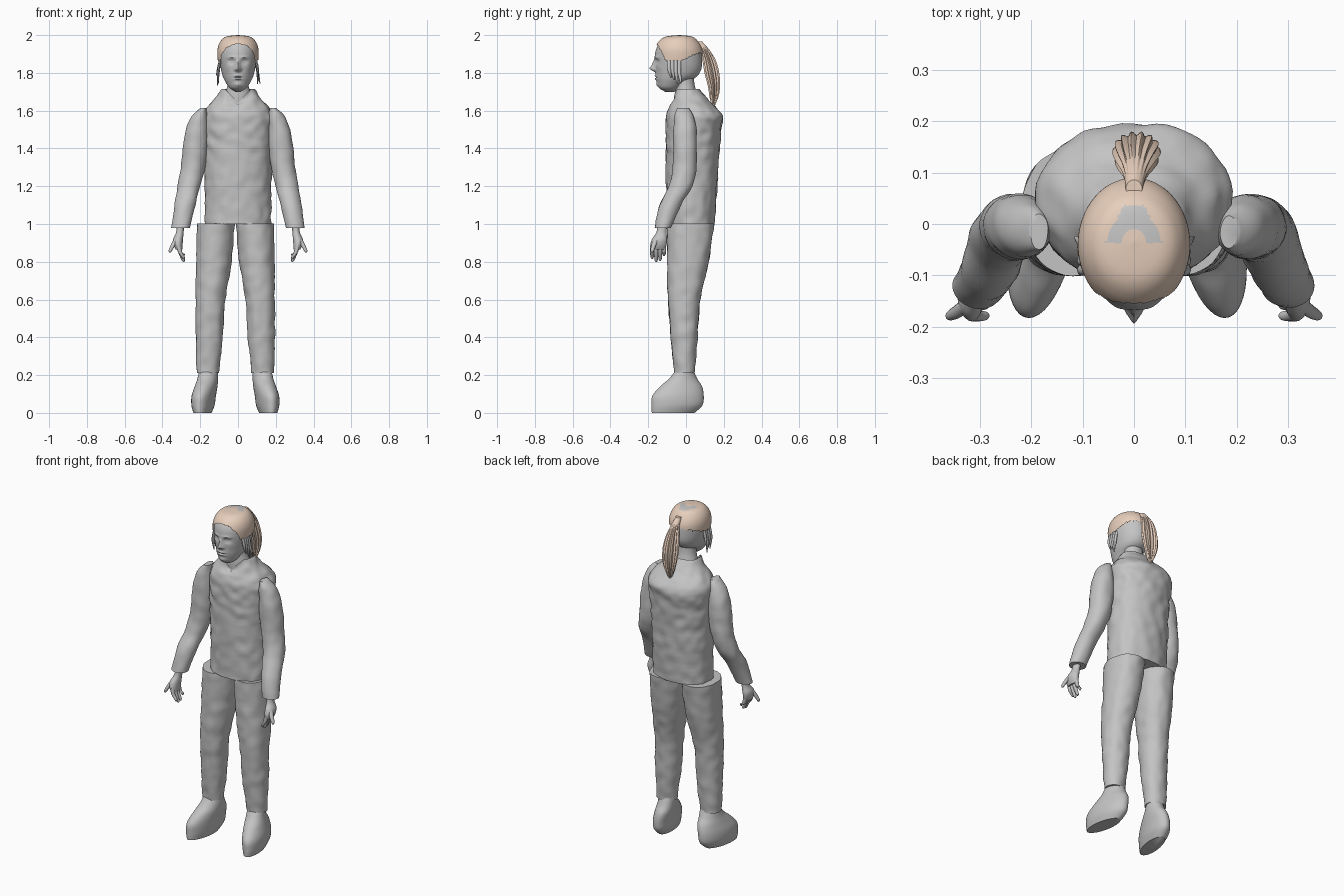
import bpy, bmesh, math, random
from mathutils import Vector, noise

random.seed(4)
if "Cube" in bpy.data.objects:
    bpy.data.objects.remove(bpy.data.objects["Cube"])


def material(name, rgb):
    m = bpy.data.materials.new(name)
    m.use_nodes = True
    m.diffuse_color = (*rgb, 1)
    m.node_tree.nodes["Principled BSDF"].inputs["Base Color"].default_value = (*rgb, 1)
    return m


GREY = material("plain grey", (0.55, 0.55, 0.55))
PEACH = material("peach hair", (0.80, 0.62, 0.50))


def spline(rings, steps):
    """Smooth rows through the given rings."""
    p = [rings[0], *rings, rings[-1]]
    for i in range(1, len(p) - 2):
        for s in range(steps):
            t = s / steps
            yield [0.5 * (2 * b + (c - a) * t + (2 * a - 5 * b + 4 * c - d) * t ** 2
                          + (3 * b - a - 3 * c + d) * t ** 3)
                   for a, b, c, d in zip(*p[i - 1:i + 3])]
    yield rings[-1]


def loft(name, rings, mats=(GREY,), seg=32, steps=5, power=2.0, lump=0.0,
         shape=None, open_top=False, keep=None, paint=None):
    """Rings are (z, x, y, radius x, radius y), from low to high."""
    bm = bmesh.new()
    rows = []
    for z, cx, cy, rx, ry in spline(rings, steps):
        row = []
        for k in range(seg):
            a = math.tau * k / seg
            c, s = math.cos(a), math.sin(a)
            ux = math.copysign(abs(c) ** (2 / power), c)
            uy = math.copysign(abs(s) ** (2 / power), s)
            co = Vector((cx + max(rx, .002) * ux, cy + max(ry, .002) * uy, z))
            if lump:
                co += Vector((c, s, 0)) * lump * noise.noise(co * 20)
            row.append(bm.verts.new(shape(co, a) if shape else co))
        rows.append(row)
    for low, high in zip(rows, rows[1:]):
        for k in range(seg):
            n = (k + 1) % seg
            bm.faces.new((low[k], low[n], high[n], high[k]))
    bm.faces.new(rows[0][::-1])
    if not open_top:
        bm.faces.new(rows[-1])
    if keep:
        gone = [f for f in bm.faces if not keep(f.calc_center_median())]
        bmesh.ops.delete(bm, geom=gone, context='FACES')
    if paint:
        for f in bm.faces:
            f.material_index = paint(f.calc_center_median())
    mesh = bpy.data.meshes.new(name)
    bm.to_mesh(mesh)
    bm.free()
    for m in mats:
        mesh.materials.append(m)
    ob = bpy.data.objects.new(name, mesh)
    bpy.context.collection.objects.link(ob)
    bpy.ops.object.select_all(action='DESELECT')
    ob.select_set(True)
    bpy.context.view_layer.objects.active = ob
    bpy.ops.object.shade_smooth_by_angle(angle=math.radians(45))
    return ob


def bump(co, x, z, sx, sz, depth):
    """Push the front of the face out or in around one spot."""
    return depth * math.exp(-((co.x - x) / sx) ** 2 - ((co.z - z) / sz) ** 2)


# Torso with an open V neck
def v_neck(co, a):
    if co.y < 0 and co.z > 1.62:
        co.z -= .07 * max(0, 1 - abs(co.x) / .07) * min(1, (co.z - 1.62) / .09)
    return co


loft("shirt", [(1.00, 0, .025, .175, .125), (1.20, 0, .03, .175, .135),
               (1.40, 0, .035, .18, .142), (1.51, 0, .04, .187, .148),
               (1.57, 0, .045, .19, .15), (1.615, 0, .035, .168, .128),
               (1.66, 0, .02, .125, .095), (1.715, 0, .005, .088, .068)],
     seg=64, steps=10, power=2.2, lump=.008, shape=v_neck, open_top=True)
loft("neck", [(1.59, 0, .005, .08, .06), (1.67, 0, .002, .072, .06),
              (1.74, 0, -.005, .055, .05), (1.81, 0, -.01, .055, .05)])

# Head with sculpted face
FEATURES = [(0, 1.823, .013, .014, .030), (0, 1.848, .010, .020, .014),
            (0, 1.784, .020, .005, .007), (0, 1.768, .018, .005, .008),
            (0, 1.776, .024, .003, -.004), (0, 1.738, .022, .012, .007)]
for side in (-1, 1):
    FEATURES += [(side * .034, 1.860, .017, .012, -.013),
                 (side * .034, 1.859, .010, .005, .007),
                 (side * .034, 1.882, .024, .007, .006),
                 (side * .014, 1.817, .006, .006, .010),
                 (side * .055, 1.825, .020, .020, .004)]


def face(co, a):
    if math.sin(a) < -.3:
        co.y -= sum(bump(co, *f) for f in FEATURES)
    return co


SKULL = [(1.70, 0, -.085, .015, .025), (1.72, 0, -.088, .045, .054),
         (1.75, 0, -.075, .065, .078), (1.78, 0, -.052, .08, .108),
         (1.82, 0, -.04, .09, .121), (1.87, 0, -.04, .098, .125),
         (1.92, 0, -.04, .098, .12), (1.96, 0, -.04, .083, .098),
         (1.985, 0, -.037, .053, .063), (1.993, 0, -.035, .002, .002)]
loft("head", SKULL, seg=112, steps=8, shape=face)


# Swept back hair with a ragged hairline and a bare patch on the crown
def hairline(co):
    if co.y < -.11:
        edge = 1.87 + 1.9 * min(.045, -.11 - co.y)
    else:
        edge = 1.865 + .33 * max(0, co.y + .04)
    return co.z > edge + .012 * noise.noise(co * 60)


def crown(co):
    inside = abs(co.y) < .037 and abs(co.x) < .056 - .5 * (co.y + .035)
    return int(inside and math.hypot(co.x, co.y + .037) > .025)


loft("hair_cap", [(z + .007, x, y, rx + .01, ry + .006) for z, x, y, rx, ry in SKULL[4:-1]]
     + [(2.0, 0, -.035, .002, .002)], mats=(PEACH, GREY), seg=112, steps=10,
     keep=hairline, paint=crown)


# Ponytail with fluted strands
def strands(co, a):
    out = Vector((math.cos(a), math.sin(a), 0))
    fade = min(1, max(0, (1.95 - co.z) / .08), max(0, (co.z - 1.62) / .06))
    return co + out * .004 * fade * math.cos(14 * a)


loft("ponytail", [(1.615, .005, .142, .006, .006), (1.67, .005, .148, .025, .02),
                  (1.73, .005, .148, .04, .029), (1.80, .005, .137, .043, .036),
                  (1.87, .003, .121, .034, .032), (1.925, .002, .098, .022, .023),
                  (1.965, 0, .068, .016, .018)],
     mats=(PEACH,), seg=84, shape=strands)


# Paired parts
def paired(name, side, rings, shift=0.0, **kw):
    label = "left_" if side > 0 else "right_"
    return loft(label + name, [(z, side * x + shift, y, rx, ry)
                               for z, x, y, rx, ry in rings], **kw)


for side in (-1, 1):
    # Loose locks beside the face
    for n in range(4):
        y = -.09 + .018 * n
        end = random.uniform(1.73, 1.79)
        paired(f"lock_{n + 1}", side,
               [(end, random.uniform(.102, .118), y + .01, .002, .003),
                ((end + 1.87) / 2, .104, y, .007, .010),
                (1.87, .094, y, .006, .009)], seg=8, steps=3)

    # Sleeves
    paired("sleeve", side,
           [(.98, .303, -.122, .05, .043), (1.10, .281, -.083, .055, .057),
            (1.20, .260, -.028, .06, .062), (1.30, .238, -.007, .064, .063),
            (1.40, .227, -.005, .066, .064), (1.50, .217, -.006, .059, .062),
            (1.57, .203, -.01, .043, .05), (1.613, .185, -.015, .018, .034)],
           lump=.004)

    # Hands
    paired("palm", side,
           [(.865, .312, -.148, .018, .038), (.89, .317, -.146, .024, .043),
            (.92, .317, -.14, .026, .04), (.955, .308, -.13, .02, .027),
            (1.0, .303, -.125, .02, .025)], seg=24)
    for n in range(4):
        y = -.179 + .021 * n
        tip = (.815, .80, .805, .83)[n]
        paired(f"finger_{n + 1}", side,
               [(tip, .288, y, .004, .004), (tip + .012, .291, y, .009, .009),
                (.85, .306, y, .011, .011), (.89, .316, y, .012, .011)], seg=12)
    paired("thumb", side,
           [(.85, .360, -.180, .005, .005), (.862, .357, -.178, .01, .01),
            (.89, .343, -.170, .012, .013), (.925, .325, -.155, .012, .014)], seg=12)

    # Trousers
    paired("trouser_leg", side,
           [(.21, .146, -.008, .059, .053), (.40, .138, -.01, .072, .07),
            (.60, .131, -.01, .078, .086), (.80, .114, .01, .094, .11),
            (1.003, .104, .025, .1, .125)],
           shift=-.014, seg=48, steps=10, power=2.1, lump=.005)

    # Shoes, toes turned a little outward
    def splay(co, a):
        co.x -= side * .15 * (co.y + .04)
        return co

    paired("shoe", side,
           [(0, .170, -.068, .045, .113), (.04, .170, -.048, .058, .135),
            (.09, .167, -.042, .061, .136), (.14, .157, -.026, .058, .111),
            (.18, .150, -.015, .054, .075), (.225, .146, -.008, .05, .048)],
           shift=-.014, seg=40, steps=6, shape=splay)
